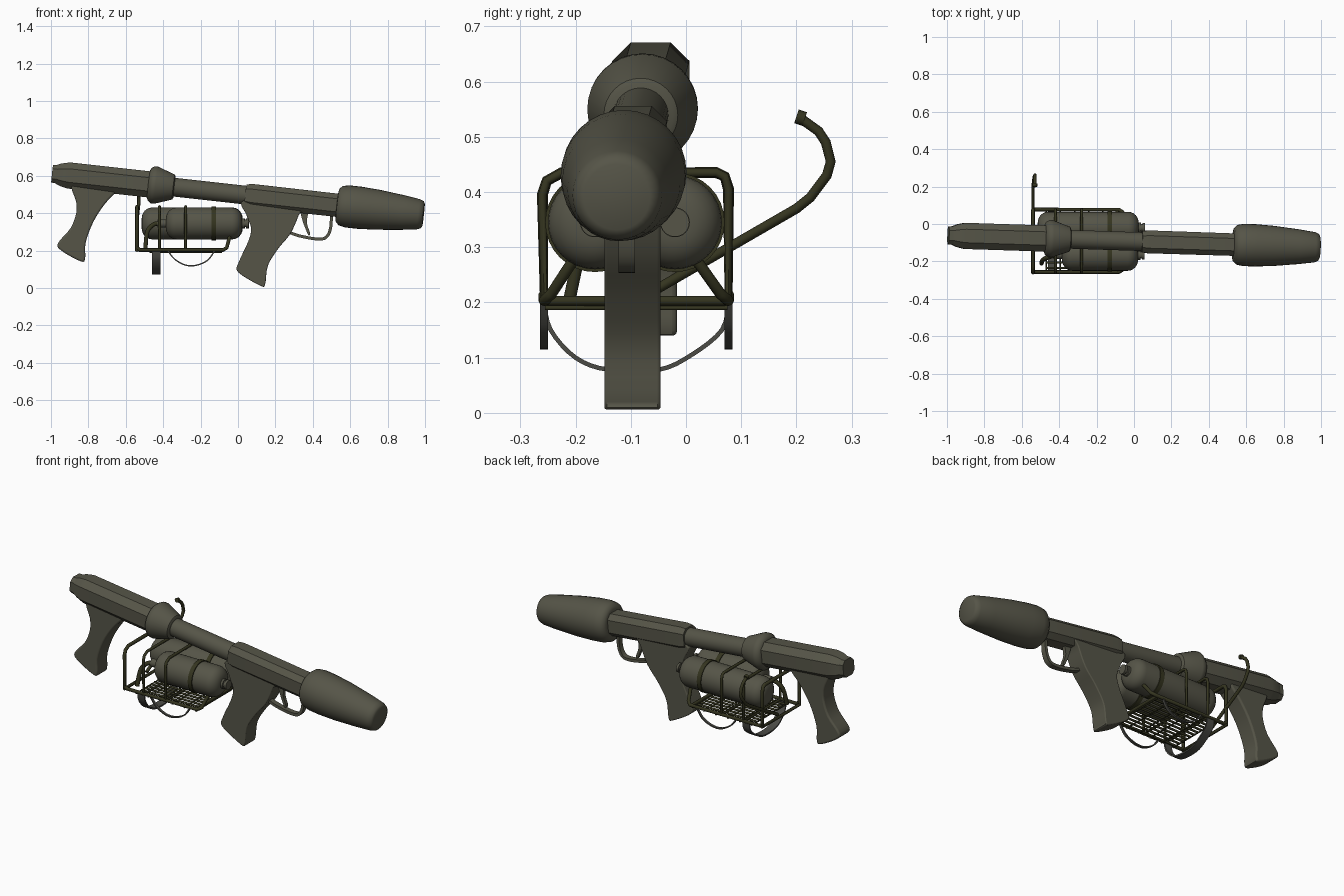
import bpy, bmesh, math
from mathutils import Matrix, Vector

if "Cube" in bpy.data.objects:
    bpy.data.objects.remove(bpy.data.objects["Cube"])


def material(name, rgb):
    m = bpy.data.materials.new(name)
    m.use_nodes = True
    m.diffuse_color = (*rgb, 1)
    m.node_tree.nodes["Principled BSDF"].inputs["Base Color"].default_value = (*rgb, 1)
    return m


OLIVE = material("olive_grey", (0.092, 0.09, 0.064))
FRAME = material("dark_olive", (0.035, 0.035, 0.014))
STRAP = material("strap_grey", (0.07, 0.07, 0.06))

# Barrel axis slopes down and slightly sideways along +x
AXIS = Vector((1, -0.0325, -0.111))
side = Vector((0, 0, 1)).cross(AXIS).normalized()
up = AXIS.cross(side).normalized()
BARREL = Matrix((AXIS, side, up)).transposed().to_4x4()
BARREL.translation = (0, -0.093, 0.501)


def finish(name, bm, mat, angle=35, bevel=0):
    bmesh.ops.recalc_face_normals(bm, faces=bm.faces[:])
    me = bpy.data.meshes.new(name)
    bm.to_mesh(me)
    bm.free()
    ob = bpy.data.objects.new(name, me)
    bpy.context.collection.objects.link(ob)
    me.materials.append(mat)
    if bevel:
        b = ob.modifiers.new("rounding", "BEVEL")
        b.width, b.segments, b.limit_method = bevel, 3, "ANGLE"
        b.angle_limit = math.radians(50)
    smooth(ob, angle)
    return ob


def smooth(ob, angle):
    bpy.ops.object.select_all(action="DESELECT")
    ob.select_set(True)
    bpy.context.view_layer.objects.active = ob
    bpy.ops.object.shade_smooth_by_angle(angle=math.radians(angle))


def circle(sides):
    return [(math.cos(2 * math.pi * i / sides), math.sin(2 * math.pi * i / sides))
            for i in range(sides)]


def chamfered(w, h, c):
    return [(w, h - c), (w - c, h), (c - w, h), (-w, h - c),
            (-w, c - h), (c - w, -h), (w - c, -h), (w, c - h)]


def loft(name, section, profile, matrix, mat=OLIVE, angle=35):
    """Sweep a yz section along local x; profile holds (x, scale) pairs."""
    bm = bmesh.new()
    rings = [[bm.verts.new(matrix @ Vector((x, y * s, z * s))) for y, z in section]
             for x, s in profile]
    n = len(section)
    for a, b in zip(rings, rings[1:]):
        for i in range(n):
            bm.faces.new((a[i], a[(i + 1) % n], b[(i + 1) % n], b[i]))
    bm.faces.new(rings[0])
    bm.faces.new(rings[-1])
    return finish(name, bm, mat, angle)


def spline(pts, steps=4, closed=False):
    """Smooth path through the points."""
    p = [Vector(q) for q in pts]
    p = [p[-1]] + p + p[:2] if closed else [p[0]] + p + [p[-1]]
    out = []
    for a, b, c, d in zip(p, p[1:], p[2:], p[3:]):
        for k in range(steps):
            t = k / steps
            out.append(0.5 * (2 * b + (c - a) * t + (2 * a - 5 * b + 4 * c - d) * t * t
                              + (3 * b - a - 3 * c + d) * t ** 3))
    return out if closed else out + [p[-1]]


def pipe(name, pts, r, mat=FRAME, closed=False):
    cu = bpy.data.curves.new(name, "CURVE")
    cu.dimensions, cu.bevel_depth, cu.bevel_resolution = "3D", r, 2
    cu.use_fill_caps = True
    sp = cu.splines.new("POLY")
    sp.points.add(len(pts) - 1)
    sp.use_cyclic_u = closed
    for q, v in zip(sp.points, pts):
        q.co = (*v, 1)
    ob = bpy.data.objects.new(name, cu)
    bpy.context.collection.objects.link(ob)
    cu.materials.append(mat)
    bpy.ops.object.select_all(action="DESELECT")
    ob.select_set(True)
    bpy.context.view_layer.objects.active = ob
    bpy.ops.object.convert(target="MESH")
    smooth(bpy.context.object, 50)


def plate(name, outline, y, half, mat=OLIVE, bevel=0):
    """Extrude an xz outline sideways about y."""
    bm = bmesh.new()
    a, b = [[bm.verts.new((p[0], y + s * half, p[1])) for p in outline] for s in (-1, 1)]
    n = len(a)
    for i in range(n):
        bm.faces.new((a[i], a[(i + 1) % n], b[(i + 1) % n], b[i]))
    bm.faces.new(a)
    bm.faces.new(b)
    return finish(name, bm, mat, 40, bevel)


def ribbon(name, path, width, thick, mat=STRAP):
    """Flat band following a path, spread along the width vector."""
    bm = bmesh.new()
    w = Vector(width) / 2
    rows = []
    for i, p in enumerate(path):
        t = path[min(i + 1, len(path) - 1)] - path[max(i - 1, 0)]
        n = t.cross(w).normalized() * thick / 2
        rows.append([bm.verts.new(p + q) for q in (w + n, n - w, -w - n, w - n)])
    for a, b in zip(rows, rows[1:]):
        for i in range(4):
            bm.faces.new((a[i], a[(i + 1) % 4], b[(i + 1) % 4], b[i]))
    bm.faces.new(rows[0])
    bm.faces.new(rows[-1])
    finish(name, bm, mat, 40)


# Launcher body along the barrel axis
ROUND = circle(32)
loft("rear_body", chamfered(0.07, 0.07, 0.034),
     [(-0.975, 0.68), (-0.95, 0.85), (-0.905, 1), (-0.46, 1)], BARREL, angle=20)
loft("rear_cap", chamfered(0.05, 0.05, 0.022), [(-0.993, 0.95), (-0.965, 1)], BARREL, angle=20)
loft("collar", ROUND, [(-0.478, 0.075), (-0.472, 0.088), (-0.455, 0.1), (-0.438, 0.1),
                       (-0.345, 0.067), (-0.34, 0.058)], BARREL)
loft("barrel_tube", ROUND, [(-0.36, 0.05), (0.06, 0.05)], BARREL)
loft("receiver", chamfered(0.06, 0.062, 0.027),
     [(0.04, 0.93), (0.075, 1.02), (0.56, 1)], BARREL, angle=20)
loft("nozzle", ROUND, [(0.53, 0.075), (0.533, 0.09), (0.55, 0.106), (0.585, 0.113),
                       (0.65, 0.113), (0.75, 0.107), (0.88, 0.093), (0.965, 0.081),
                       (0.985, 0.073), (0.992, 0.06)], BARREL, angle=50)

# Grips
plate("front_grip", spline([(0.035, 0.47), (0.045, 0.39), (0.07, 0.32), (0.055, 0.25),
      (0.005, 0.14), (0, 0.085), (0.12, 0.012), (0.145, 0.02), (0.16, 0.12), (0.215, 0.21),
      (0.28, 0.29), (0.325, 0.39), (0.34, 0.45)], closed=True), -0.097, 0.051, bevel=0.02)
plate("rear_grip", spline([(-0.88, 0.57), (-0.865, 0.46), (-0.865, 0.4), (-0.895, 0.32),
      (-0.962, 0.24), (-0.945, 0.2), (-0.84, 0.142), (-0.817, 0.16), (-0.815, 0.24),
      (-0.775, 0.35), (-0.715, 0.445), (-0.65, 0.52), (-0.65, 0.57)], closed=True),
      -0.066, 0.05, bevel=0.02)

# Trigger and its guard
guard = spline([(0.28, 0.295, 0), (0.33, 0.278, 0), (0.42, 0.262, 0), (0.47, 0.27, 0),
                (0.495, 0.32, 0), (0.5, 0.41, 0)])
ribbon("trigger_guard", [Vector((p.x, -0.107, p.y)) for p in guard], (0, 0.03, 0), 0.016, OLIVE)
plate("trigger", spline([(0.335, 0.42), (0.345, 0.36), (0.375, 0.285), (0.385, 0.295),
      (0.368, 0.35), (0.375, 0.42)], closed=True), -0.105, 0.01)


# Gas tanks with rounded ends, straps and outlet valves
def tank(label, x0, x1, y, r=0.085):
    place = Matrix.Translation((0, y, 0.345))
    dome = [(0.055 * (1 - math.cos(a)), r * (0.3 + 0.7 * math.sin(a)))
            for a in (math.pi / 2 * i / 6 for i in range(7))]
    loft(label + "_tank", ROUND, [(x0 + d, s) for d, s in dome]
         + [(x1 - d, s) for d, s in reversed(dome)], place, angle=50)
    loft(label + "_valve", ROUND, [(x1 - 0.01, 0.027), (x1 + 0.012, 0.027),
         (x1 + 0.013, 0.02), (x1 + 0.02, 0.02), (x1 + 0.021, 0.026),
         (x1 + 0.035, 0.026)], place)
    loft(label + "_band", ROUND, [(-0.142, r + 0.005), (-0.117, r + 0.005)], place, FRAME)
    return place


tank("back", -0.515, 0.025, -0.02)
front = tank("front", -0.385, 0.022, -0.165)
loft("inlet_valve", ROUND, [(-0.43, 0.022), (-0.37, 0.022)], front)
pipe("inlet_hose", spline([(-0.41, -0.165, 0.345), (-0.45, -0.175, 0.34),
     (-0.485, -0.19, 0.3), (-0.495, -0.21, 0.21)]), 0.012)


# Carrying frame: rounded hoops joined by rails
def hoop(x):
    return [(x, y, z) for y, z in (
        (-0.257, 0.2), (-0.26, 0.395), (-0.252, 0.42), (-0.225, 0.435), (0.055, 0.435),
        (0.07, 0.428), (0.077, 0.405), (0.077, 0.2))]


for label, x, r in (("rear", -0.54, 0.01), ("middle", -0.42, 0.008), ("fore", -0.28, 0.008)):
    pipe(label + "_hoop", hoop(x), r, closed=True)
for label, y, inner in (("right", -0.257, -0.205), ("left", 0.077, 0.02)):
    pipe(label + "_rail", [(-0.54, y, 0.215), (-0.525, y, 0.203), (-0.08, y, 0.203),
                           (-0.06, (y * 3 + inner) / 4, 0.215), (-0.045, inner, 0.275)], 0.01)
    # Thin loop hanging under each rail
    sag = spline([(-0.375, y, 0.2), (-0.34, y, 0.155), (-0.28, y, 0.122),
                  (-0.22, y, 0.122), (-0.16, y, 0.15), (-0.125, y, 0.2)])
    ribbon(label + "_sling", sag, (0, 0.014, 0), 0.007)
pipe("front_crossbar", [(-0.09, -0.257, 0.203), (-0.09, 0.077, 0.203)], 0.009)

# Slatted floor
for i in range(11):
    y = -0.235 + 0.029 * i
    pipe(f"floor_slat_{i + 1}", [(-0.47, y, 0.192), (-0.09, y, 0.192)], 0.006)
for i in range(6):
    x = -0.47 + 0.076 * i
    pipe(f"floor_bar_{i + 1}", [(x, -0.255, 0.19), (x, 0.075, 0.19)], 0.004)

# Wide belt hanging across the frame
ribbon("wide_belt", spline([(-0.437, -0.257, 0.2), (-0.437, -0.245, 0.15),
       (-0.437, -0.2, 0.1), (-0.437, -0.14, 0.078), (-0.437, -0.05, 0.078),
       (-0.437, 0.01, 0.105), (-0.437, 0.065, 0.15), (-0.437, 0.077, 0.2)]),
       (0.045, 0, 0), 0.008)

# Bent hose reaching out of the back
pipe("bent_hose", [(-0.54, -0.06, 0.22), (-0.54, 0.2, 0.37), (-0.537, 0.225, 0.39),
     (-0.533, 0.255, 0.43), (-0.53, 0.262, 0.455), (-0.53, 0.253, 0.49),
     (-0.53, 0.24, 0.51), (-0.53, 0.205, 0.535)], 0.009)
pipe("hose_tip", [(-0.53, 0.215, 0.532), (-0.53, 0.2, 0.537)], 0.013)
